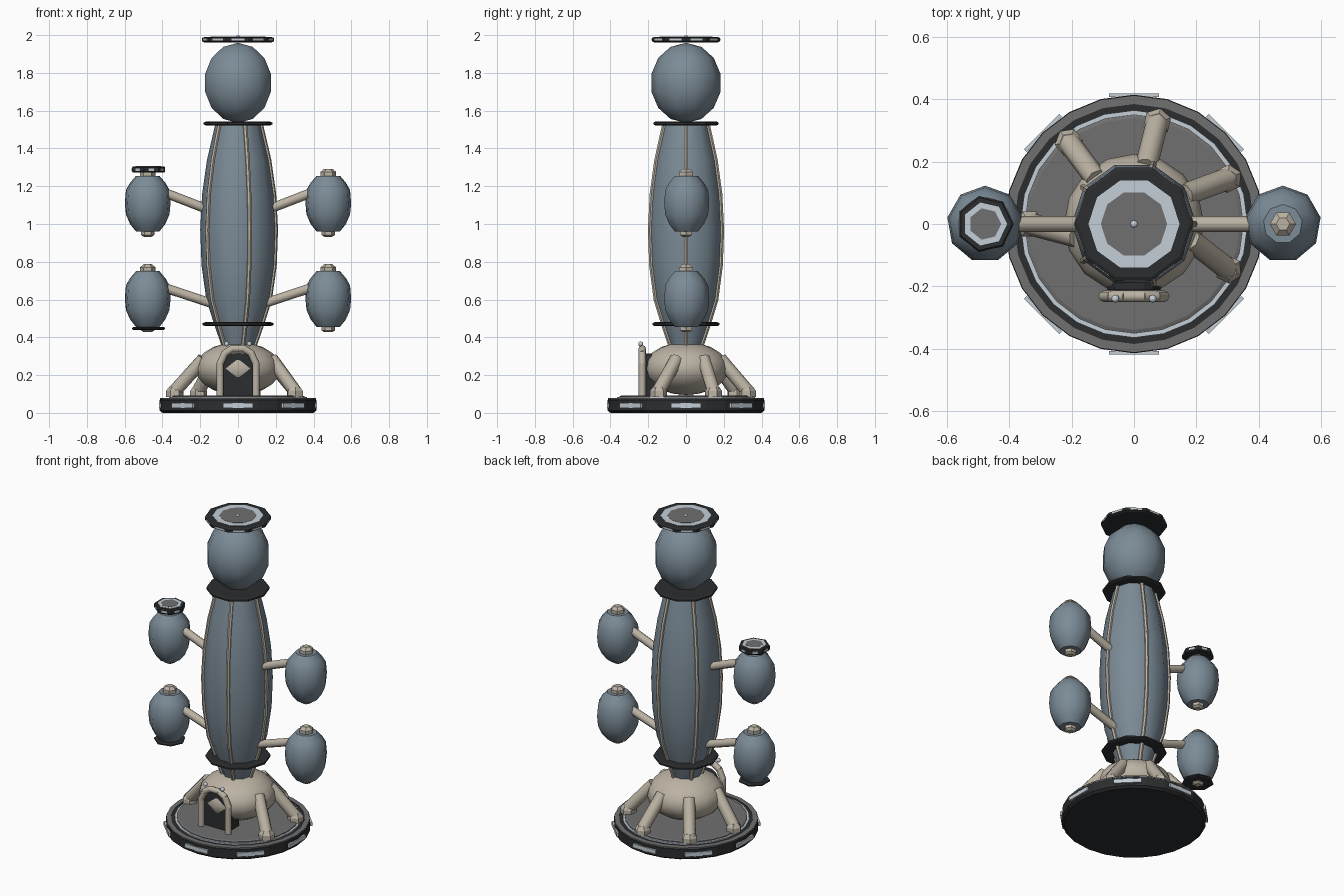
import bpy, bmesh
from math import sin, cos, pi, radians
from mathutils import Vector

if "Cube" in bpy.data.objects:
    bpy.data.objects.remove(bpy.data.objects["Cube"])


def material(name, rgb):
    m = bpy.data.materials.new(name)
    m.diffuse_color = (*rgb, 1)
    m.use_nodes = True
    m.node_tree.nodes["Principled BSDF"].inputs["Base Color"].default_value = m.diffuse_color
    return m


BLUE = material("blue_grey", (0.20, 0.26, 0.31))
TAN = material("tan", (0.50, 0.45, 0.37))
DARK = material("dark", (0.025, 0.026, 0.028))
GREY = material("grey", (0.16, 0.16, 0.16))
LIGHT = material("light", (0.55, 0.62, 0.68))


def finish(name, bm, mat, smooth=None):
    bmesh.ops.recalc_face_normals(bm, faces=bm.faces)
    me = bpy.data.meshes.new(name)
    bm.to_mesh(me)
    bm.free()
    me.materials.append(mat)
    ob = bpy.data.objects.new(name, me)
    bpy.context.collection.objects.link(ob)
    if smooth:
        bpy.ops.object.select_all(action='DESELECT')
        ob.select_set(True)
        bpy.context.view_layer.objects.active = ob
        bpy.ops.object.shade_smooth_by_angle(angle=radians(smooth))
    return ob


def lathe(name, profile, n, mat, at=(0, 0, 0), phase=0.0, smooth=None, closed=False):
    """Revolve (radius, z) points round z; closed joins last point to first."""
    bm = bmesh.new()
    rings = [[bm.verts.new((at[0] + r * cos(phase + 2 * pi * i / n),
                            at[1] + r * sin(phase + 2 * pi * i / n), at[2] + z))
              for i in range(n)] for r, z in profile]
    pairs = list(zip(rings, rings[1:]))
    if closed:
        pairs.append((rings[-1], rings[0]))
    else:
        bm.faces.new(rings[0])
        bm.faces.new(rings[-1])
    for a, b in pairs:
        for i in range(n):
            j = (i + 1) % n
            bm.faces.new((a[i], a[j], b[j], b[i]))
    return finish(name, bm, mat, smooth)


def ring(name, r_in, r_out, z0, z1, n, mat, at=(0, 0, 0), phase=0.0):
    return lathe(name, [(r_in, z0), (r_out, z0), (r_out, z1), (r_in, z1)],
                 n, mat, at, phase, closed=True)


def ball(name, at, r, rz, seg, rings, mat):
    bm = bmesh.new()
    bmesh.ops.create_uvsphere(bm, u_segments=seg, v_segments=rings, radius=1)
    bmesh.ops.scale(bm, vec=(r, r, rz), verts=bm.verts)
    bmesh.ops.translate(bm, vec=at, verts=bm.verts)
    return finish(name, bm, mat, 50)


def tube(name, points, r, mat, sides=8):
    """Chain of straight rods with ball joints between them."""
    bm = bmesh.new()
    pts = [Vector(p) for p in points]
    for a, b in zip(pts, pts[1:]):
        d = b - a
        mtx = d.to_track_quat('Z', 'Y').to_matrix().to_4x4()
        mtx.translation = (a + b) / 2
        bmesh.ops.create_cone(bm, cap_ends=True, segments=sides, radius1=r, radius2=r,
                              depth=d.length + r * 0.4, matrix=mtx)
    return finish(name, bm, mat, 50)


def plates(name, r, z0, z1, width, count, phase=0.0, at=(0, 0, 0)):
    """Light strips set round a rim."""
    bm = bmesh.new()
    for k in range(count):
        a = phase + 2 * pi * k / count
        out, side = Vector((cos(a), sin(a), 0)), Vector((-sin(a), cos(a), 0))
        cube = bmesh.ops.create_cube(bm, size=1)["verts"]
        for v in cube:
            c = v.co.copy()
            v.co = (Vector(at) + out * (r + c.x * 0.012) + side * c.y * width
                    + Vector((0, 0, (z0 + z1) / 2 + c.z * (z1 - z0))))
    return finish(name, bm, LIGHT)


# Base platform
lathe("base_platform", [(0.40, 0), (0.415, 0.012), (0.415, 0.068), (0.40, 0.075)], 24, DARK)
ring("base_outer_band", 0.385, 0.413, 0.070, 0.078, 24, GREY)
ring("base_light_ring", 0.345, 0.365, 0.07, 0.083, 24, LIGHT)
lathe("base_deck", [(0.352, 0.07), (0.352, 0.088), (0.34, 0.092)], 24, GREY)
plates("base_light_plates", 0.413, 0.027, 0.052, 0.16, 8)

# Domed entrance hall
ball("hall_dome", (0, 0, 0.235), 0.225, 0.14, 16, 10, TAN)

# Five legs with feet
for k, start in enumerate((-16, 30, 78, 130, 192)):
    a, s = radians(-25.7 + 51.43 * k), radians(start)
    foot = Vector((0.335 * cos(a), 0.335 * sin(a), 0.115))
    tube(f"leg_{k}", [(0.19 * cos(s), 0.19 * sin(s), 0.28), foot], 0.036, TAN)
    lathe(f"foot_{k}", [(0.046, 0.085), (0.046, 0.115), (0.03, 0.138)], 6, TAN,
          (foot.x, foot.y, 0), a)

# Doorway: dark arched block, tan arch and two small lamps
bm = bmesh.new()
outline = [(-0.085, 0.09), (0.085, 0.09), (0.085, 0.26), (0.06, 0.30),
           (0.03, 0.315), (-0.03, 0.315), (-0.06, 0.30), (-0.085, 0.26)]
face = bm.faces.new([bm.verts.new((x, -0.212, z)) for x, z in outline])
ext = bmesh.ops.extrude_face_region(bm, geom=[face])["geom"]
bmesh.ops.translate(bm, vec=(0, 0.1, 0),
                    verts=[g for g in ext if isinstance(g, bmesh.types.BMVert)])
finish("door_block", bm, DARK)
arch = [(-0.095, 0.09), (-0.095, 0.18), (-0.095, 0.26), (-0.07, 0.315), (-0.03, 0.34),
        (0.03, 0.34), (0.07, 0.315), (0.095, 0.26), (0.095, 0.18), (0.095, 0.09)]
tube("door_arch", [(x, -0.232, z) for x, z in arch], 0.019, TAN)
for s in (-1, 1):
    ball(f"door_lamp_{s}", (s * 0.06, -0.24, 0.365), 0.013, 0.013, 8, 6, LIGHT)

# Tall central hull
hull = [(0.085, 0.35), (0.12, 0.45), (0.168, 0.60), (0.193, 0.78), (0.20, 0.97),
        (0.19, 1.16), (0.164, 1.34), (0.12, 1.53)]
lathe("hull", hull, 10, BLUE, smooth=50)
for k in range(5):
    a = 2 * pi * k / 5
    tube(f"hull_rib_{k}", [(r * cos(a), r * sin(a), z) for r, z in hull], 0.012, TAN, 6)

# Collars, top globe and landing pads
lathe("lower_collar", [(0.175, 0.46), (0.187, 0.465), (0.187, 0.475), (0.175, 0.48)], 10, DARK)
lathe("upper_collar", [(0.17, 1.522), (0.182, 1.527), (0.182, 1.537), (0.17, 1.542)], 10, DARK)
ball("top_globe", (0, 0, 1.747), 0.188, 0.212, 10, 7, BLUE)


def pad(name, at, r, h, n):
    lathe(f"{name}_disc", [(r * 0.94, 0), (r, h * 0.2), (r, h * 0.8), (r * 0.94, h)], n, DARK, at)
    ring(f"{name}_light_ring", r * 0.55, r * 0.77, h * 0.9, h + 0.002, n, LIGHT, at)
    lathe(f"{name}_centre", [(r * 0.56, h * 0.9), (r * 0.56, h + 0.003)], n, GREY, at)
    plates(f"{name}_plates", r * cos(pi / n) - 0.004, h * 0.3, h * 0.7, r * 0.35, n, pi / n, at)


pad("top_pad", (0, 0, 1.962), 0.19, 0.028, 10)
ball("top_beacon", (0, 0, 1.99), 0.013, 0.01, 8, 6, LIGHT)

# Four side pods with arms and end knobs
pod = [(0.063, -0.15), (0.095, -0.11), (0.117, -0.06), (0.123, 0),
       (0.117, 0.07), (0.095, 0.108), (0.063, 0.145)]
for level, zc, root in (("upper", 1.11, 0.18), ("lower", 0.605, 0.14)):
    for side, s in (("left", -1), ("right", 1)):
        at = (s * 0.478, 0, zc)
        tag = f"{level}_{side}"
        lathe(f"{tag}_pod", pod, 9, BLUE, at, pi / 2, 50)
        lathe(f"{tag}_top_knob", [(0.042, 0.13), (0.042, 0.165), (0.022, 0.182)], 6, TAN, at)
        lathe(f"{tag}_bottom_knob", [(0.02, -0.178), (0.036, -0.168), (0.036, -0.14)],
              6, TAN, at)
        tube(f"{tag}_arm", [(s * root, 0, zc - 0.025), (s * 0.42, 0, zc + 0.068)], 0.025, TAN)
pad("upper_left_pod_pad", (-0.478, 0, 1.272), 0.092, 0.033, 7)
lathe("lower_left_pod_collar", [(0.085, 0.44), (0.092, 0.444), (0.092, 0.45), (0.085, 0.454)],
      7, DARK, (-0.478, 0, 0))
